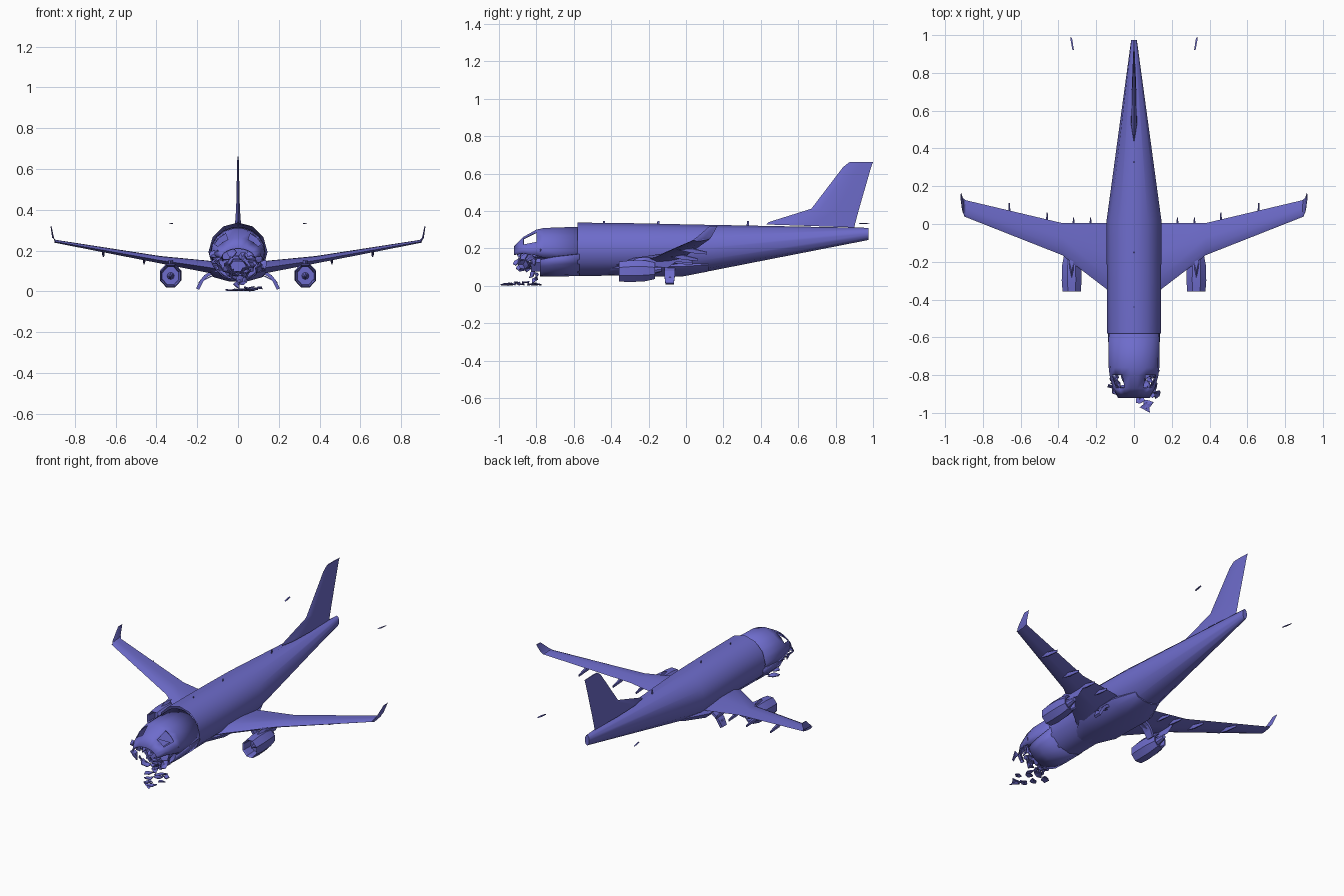
import bpy, bmesh, math, random
from mathutils import Vector as V

random.seed(4)
paint = bpy.data.materials.new("violet_blue")
paint.diffuse_color = (0.155, 0.15, 0.60, 1)


def make(name, verts, faces, smooth=None, thick=0):
    me = bpy.data.meshes.new(name)
    me.from_pydata([tuple(v) for v in verts], [], faces)
    bm = bmesh.new()
    bm.from_mesh(me)
    bmesh.ops.recalc_face_normals(bm, faces=bm.faces[:])
    bm.to_mesh(me)
    bm.free()
    me.materials.append(paint)
    ob = bpy.data.objects.new(name, me)
    bpy.context.collection.objects.link(ob)
    if thick:
        m = ob.modifiers.new("skin", 'SOLIDIFY')
        m.thickness = thick
    if smooth:
        bpy.ops.object.select_all(action='DESELECT')
        ob.select_set(True)
        bpy.context.view_layer.objects.active = ob
        bpy.ops.object.shade_smooth_by_angle(angle=math.radians(smooth))
    return ob


def loft(name, rings, caps=(True, True), closed=True, smooth=None, thick=0, skip=None):
    n = len(rings[0])
    verts = [V(p) for r in rings for p in r]
    faces = []
    for i in range(len(rings) - 1):
        for j in range(n if closed else n - 1):
            k = (j + 1) % n
            f = (i * n + j, i * n + k, (i + 1) * n + k, (i + 1) * n + j)
            if not (skip and skip(i, j)):
                faces.append(f)
    if caps[0]:
        faces.append(tuple(range(n)))
    if caps[1]:
        faces.append(tuple(range((len(rings) - 1) * n, len(rings) * n)))
    return make(name, verts, faces, smooth, thick)


def oval(y, hw, zb, zt, n=12, x=0, a0=0, a1=360):
    """Cross-section across the y axis; a part arc when a0..a1 is under 360."""
    full = a1 - a0 == 360
    angs = [math.radians(a0 + (a1 - a0) * i / (n if full else n - 1)) for i in range(n)]
    zc, h = (zb + zt) / 2, (zt - zb) / 2
    return [(x + hw * math.cos(a), y, zc + h * math.sin(a)) for a in angs]


def foil(le, te, up, t):
    """Thin streamlined section from leading to trailing edge."""
    le, te, up = V(le), V(te), V(up) * t / 2
    a, b = le.lerp(te, 0.2), le.lerp(te, 0.55)
    return [le, a + up, b + up * 0.9, te, b - up * 0.9, a - up]


# fuselage tube with long straight tail cone
loft("fuselage", [oval(-0.58, 0.142, 0.052, 0.338), oval(-0.3, 0.144, 0.056, 0.335),
                  oval(0.02, 0.145, 0.058, 0.328), oval(0.975, 0.015, 0.245, 0.31)],
     caps=(False, True), smooth=40)

# torn cockpit roof with open windows
loft("cockpit_shell",
     [oval(-0.57, 0.136, 0.06, 0.318, 12, 0, -22, 202), oval(-0.76, 0.134, 0.07, 0.311, 12, 0, -20, 200),
      oval(-0.80, 0.130, 0.08, 0.302, 12, 0, -15, 195), oval(-0.87, 0.113, 0.10, 0.262, 12, 0, -5, 185),
      oval(-0.92, 0.085, 0.11, 0.212, 12, 0, 5, 175)],
     caps=(False, False), closed=False, smooth=25, thick=0.006,
     skip=lambda i, j: i == 2 and j in (2, 3, 7, 8))

# surviving lower hull, deck and inner nose ring
loft("lower_hull", [oval(-0.57, 0.140, 0.052, 0.335, 9, 0, 190, 350),
                    oval(-0.70, 0.139, 0.050, 0.33, 9, 0, 195, 345),
                    oval(-0.78, 0.132, 0.050, 0.32, 9, 0, 200, 340)],
     caps=(False, False), closed=False, smooth=30, thick=0.006)
make("deck", [(-0.13, -0.57, 0.15), (0.13, -0.57, 0.15), (0.12, -0.79, 0.155),
              (0.02, -0.84, 0.145), (-0.11, -0.77, 0.15)], [(0, 1, 2, 3, 4)], thick=0.008)
loft("nose_ring", [oval(y, w, 0.125 - h, 0.125 + h, 6) for y, w, h in
                   ((-0.72, 0.07, 0.06), (-0.83, 0.062, 0.055), (-0.83, 0.046, 0.04), (-0.74, 0.04, 0.035))],
     caps=(False, True))
make("cabin_bulkhead", oval(-0.585, 0.135, 0.06, 0.318), [tuple(range(12))])


# crumpled skin pieces
def shard(name, c, normal, size, bend=0.3):
    nrm = V(normal).normalized()
    u = nrm.orthogonal().normalized()
    w = nrm.cross(u)
    turn = random.uniform(0, 6.28)
    pts = [V(c)]
    for i in range(6):
        a = turn + i * math.tau / 6
        r = size * random.uniform(0.5, 1.1)
        pts.append(V(c) + u * r * math.cos(a) + w * r * 0.75 * math.sin(a)
                   + nrm * size * random.uniform(-bend, bend))
    for p in pts:
        p.z = max(p.z, 0.006)
        p.y = max(p.y, -0.985)
    make(name, pts, [(0, i + 1, (i + 1) % 6 + 1) for i in range(6)], thick=0.005)


for i in range(26):
    a = math.radians(-15 - 150 * random.random() if i % 3 else random.choice((5, 175)))
    y = random.uniform(-0.88, -0.75)
    k = random.uniform(0.65, 1.0)
    shard("torn_skin", (0.118 * k * math.cos(a), y, 0.175 + 0.11 * k * math.sin(a)),
          (math.cos(a), -random.uniform(0.1, 1.0), math.sin(a)), random.uniform(0.025, 0.042), 0.4)
for x, y, z in ((0.12, -0.90, 0.13), (0.10, -0.87, 0.16), (-0.11, -0.82, 0.15), (-0.09, -0.85, 0.19),
                (0.02, -0.89, 0.17), (-0.03, -0.88, 0.19), (0.06, -0.88, 0.19)):
    shard("torn_panel", (x, y, z), (x * 4, -0.7, 0.3), 0.035, 0.4)

# debris lying and hanging below the nose
for x, y, z, s in ((0.07, -0.955, 0.012, 0.04), (0.03, -0.93, 0.012, 0.035), (0.10, -0.90, 0.014, 0.03),
                   (0.00, -0.88, 0.012, 0.035), (0.05, -0.86, 0.02, 0.035), (-0.03, -0.82, 0.010, 0.035),
                   (0.03, -0.80, 0.010, 0.04), (0.08, -0.82, 0.014, 0.03)):
    shard("ground_debris", (x, y, z), (0, 0, 1), s, 0.2)
for x, y, z in ((0.0, -0.81, 0.035), (0.03, -0.80, 0.05), (0.01, -0.83, 0.06)):
    shard("hanging_debris", (x, y, z), (0.3, -1, 0.2), 0.028, 0.4)
make("debris_tip", [(0.055, -0.95, 0), (0.085, -1.0, 0.004), (0.075, -0.94, 0.012), (0.03, -0.97, 0.016)],
     [(0, 1, 2), (0, 1, 3), (1, 2, 3), (0, 2, 3)])

# belly fairing between the wings
loft("belly_fairing", [oval(y, w, b, t, 10) for y, w, b, t in
                       ((-0.42, 0.08, 0.058, 0.12), (-0.3, 0.145, 0.047, 0.16),
                        (-0.02, 0.15, 0.047, 0.16), (0.12, 0.09, 0.075, 0.15))], smooth=40)

# tail fin with dorsal fillet
X = (1, 0, 0)
loft("tail_fin", [foil((0, 0.43, 0.328), (0, 0.90, 0.312), X, 0.030),
                  foil((0, 0.44, 0.340), (0, 0.905, 0.335), X, 0.028),
                  foil((0, 0.67, 0.412), (0, 0.925, 0.41), X, 0.018),
                  foil((0, 0.84, 0.635), (0, 0.99, 0.635), X, 0.008),
                  foil((0, 0.875, 0.662), (0, 1.0, 0.662), X, 0.006)], smooth=30)

Z = (0, 0, 1)
for s, side in ((-1, "left"), (1, "right")):
    # swept wing with upturned tip
    loft(side + "_wing", [foil((s * x, a, z), (s * x, b, z2), Z, t) for x, a, b, z, z2, t in
                          ((0.08, -0.40, 0.0, 0.105, 0.115, 0.06), (0.145, -0.345, 0.005, 0.118, 0.13, 0.058),
                           (0.38, -0.165, 0.005, 0.152, 0.163, 0.034), (0.90, 0.04, 0.128, 0.245, 0.25, 0.014))],
         smooth=30)
    loft(side + "_winglet", [foil((s * 0.895, 0.038, 0.245), (s * 0.895, 0.128, 0.25), (0.5 * s, 0, -0.8), 0.013),
                             foil((s * 0.906, 0.06, 0.262), (s * 0.906, 0.138, 0.265), X, 0.009),
                             foil((s * 0.916, 0.125, 0.318), (s * 0.916, 0.168, 0.32), X, 0.005)], smooth=30)

    # eight-sided engine with hollow intake, spinner and pylon
    ex = s * 0.33
    loft(side + "_engine", [[(ex + r * math.cos(math.radians(22.5 + 45 * i)), y,
                              zc + 1.1 * r * math.sin(math.radians(22.5 + 45 * i))) for i in range(8)]
                            for y, r, zc in ((-0.29, 0.042, 0.076), (-0.35, 0.046, 0.076), (-0.358, 0.052, 0.076),
                                             (-0.30, 0.057, 0.078), (-0.22, 0.055, 0.080), (-0.165, 0.043, 0.080),
                                             (-0.165, 0.036, 0.080), (-0.20, 0.032, 0.080))], smooth=30)
    loft(side + "_spinner", [oval(-0.34, 0.004, 0.072, 0.080, 8, ex), oval(-0.29, 0.018, 0.058, 0.094, 8, ex)])
    loft(side + "_exhaust", [oval(-0.21, 0.028, 0.052, 0.108, 8, ex), oval(-0.13, 0.012, 0.075, 0.102, 8, ex)])
    loft(side + "_pylon", [foil((ex, -0.31, 0.125), (ex, -0.10, 0.095), X, 0.022),
                           foil((ex, -0.25, 0.152), (ex, -0.03, 0.145), X, 0.022)])

    # flap track fairings under the trailing edge
    for x, y, z in ((0.23, 0.035, 0.130), (0.32, 0.035, 0.140), (0.46, 0.062, 0.152), (0.66, 0.112, 0.187)):
        loft(side + "_flap_fairing",
             [[(s * x + w * i, yy, zz + h * j) for i, j in ((-1, 0.6), (0, 1), (1, 0.6), (0.6, -1), (-0.6, -1))]
              for yy, w, zz, h in ((y - 0.16, 0.003, z + 0.012, 0.004), (y - 0.08, 0.008, z + 0.002, 0.014),
                                   (y, 0.003, z - 0.012, 0.007))])

    # curved landing gear doors with a slanted brace
    loft(side + "_gear_door", [[(s * x, -0.115 + k, z), (s * x, -0.06 - k, z)] for x, z, k in
                               ((0.135, 0.098, 0), (0.165, 0.080, 0), (0.185, 0.055, 0), (0.205, 0.015, 0.005))],
         caps=(False, False), closed=False, thick=0.016)
    loft(side + "_gear_brace", [[(s * x + dx, -0.085 + dy, z) for dx, dy in
                                 ((-0.005, -0.005), (0.005, -0.005), (0.005, 0.005), (-0.005, 0.005))]
                                for x, z in ((0.13, 0.075), (0.19, 0.045))])

    # loose tailplane tips
    loft(side + "_tailplane_tip", [foil((s * 0.318, 0.92, 0.333), (s * 0.328, 0.985, 0.333), Z, 0.005),
                                   foil((s * 0.327, 0.925, 0.334), (s * 0.338, 0.988, 0.334), Z, 0.004)])

# small roof antennas
for y in (-0.44, -0.15, 0.33):
    loft("roof_antenna", [foil((0, y - 0.008, 0.31), (0, y + 0.008, 0.31), X, 0.004),
                          foil((0, y - 0.003, 0.346), (0, y + 0.008, 0.346), X, 0.003)])
